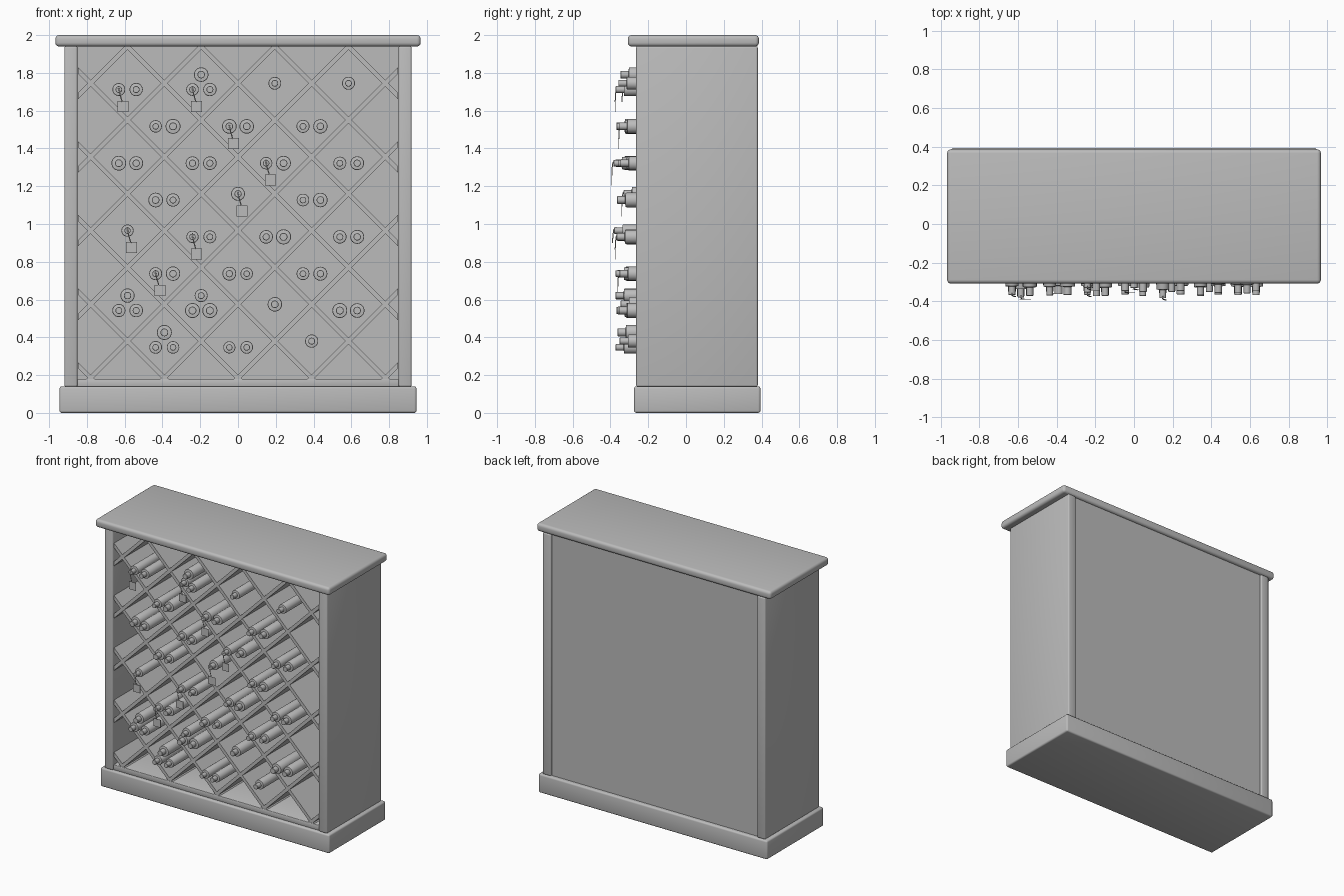
import bpy, bmesh, math, random
from mathutils import Vector, Matrix

if "Cube" in bpy.data.objects:
    bpy.data.objects.remove(bpy.data.objects["Cube"])

random.seed(4)

GREY = bpy.data.materials.new("plain grey")
GREY.diffuse_color = (0.5, 0.5, 0.5, 1)
GREY.use_nodes = True
GREY.node_tree.nodes["Principled BSDF"].inputs["Base Color"].default_value = GREY.diffuse_color


def finish(name, bm, bevel=0, segs=3):
    bmesh.ops.recalc_face_normals(bm, faces=bm.faces[:])
    me = bpy.data.meshes.new(name)
    bm.to_mesh(me)
    bm.free()
    ob = bpy.data.objects.new(name, me)
    bpy.context.collection.objects.link(ob)
    me.materials.append(GREY)
    bpy.ops.object.select_all(action='DESELECT')
    ob.select_set(True)
    bpy.context.view_layer.objects.active = ob
    if bevel:
        mod = ob.modifiers.new("bevel", 'BEVEL')
        mod.width, mod.segments = bevel, segs
        bpy.ops.object.shade_smooth()
    else:
        bpy.ops.object.shade_smooth_by_angle(angle=math.radians(35))
    return ob


def box(name, x, y, z, bevel=0, segs=3):
    bm = bmesh.new()
    size = Vector((x[1] - x[0], y[1] - y[0], z[1] - z[0]))
    mid = Vector((x[0] + x[1], y[0] + y[1], z[0] + z[1])) / 2
    bmesh.ops.create_cube(bm, size=1, matrix=Matrix.Translation(mid) @ Matrix.Diagonal((*size, 1)))
    return finish(name, bm, bevel, segs)


# Cabinet carcass
box("top_slab", (-.967, .967), (-.308, .386), (1.94, 2.0), .02, 4)
box("base_plinth", (-.945, .945), (-.275, .394), (0, .14), .012)
for side, s in (("left", -1), ("right", 1)):
    box(side + "_side", sorted((.85 * s, .919 * s)), (-.264, .38), (.138, 1.942), .01)
box("bottom_rail", (-.852, .852), (-.252, .362), (.138, .178), .004, 2)
box("back_panel", (-.852, .852), (.34, .365), (.138, 1.942))

# Diagonal lattice planks, trimmed to the opening
P = .195
for s, label in ((1, "rising"), (-1, "falling")):
    bm = bmesh.new()
    for k in range(-5, 5):
        part = bmesh.new()
        c = 1.16 + P * (2 * k + 1)     # height of this plank's line at x = 0
        y0 = -.252 if s > 0 else -.25
        mat = (Matrix.Translation((0, (y0 + .345) / 2, c)) @ Matrix.Rotation(-s * math.pi / 4, 4, 'Y')
               @ Matrix.Diagonal((6, .345 - y0, .024, 1)))
        bmesh.ops.create_cube(part, size=1, matrix=mat)
        for co, no in (((.848, 0, 0), (1, 0, 0)), ((-.848, 0, 0), (-1, 0, 0)),
                       ((0, 0, 1.94), (0, 0, 1)), ((0, 0, .178), (0, 0, -1))):
            geom = part.verts[:] + part.edges[:] + part.faces[:]
            bmesh.ops.bisect_plane(part, geom=geom, plane_co=co, plane_no=no, clear_outer=True)
            edges = [e for e in part.edges if e.is_boundary]
            if edges:
                bmesh.ops.holes_fill(part, edges=edges)
        tmp = bpy.data.meshes.new("tmp")
        part.to_mesh(tmp)
        part.free()
        bm.from_mesh(tmp)
        bpy.data.meshes.remove(tmp)
    finish("lattice_" + label, bm)


# Bottle: profile of (radius, y) spun round the y axis
def bottle(i, x, z, r, tip):
    prof = [(0, .12), (r * .9, .12), (r, .105), (r, tip + .05), (r * .95, tip + .045),
            (r * .52, tip + .043), (r * .52, tip + .002), (r * .47, tip), (0, tip)]
    bm = bmesh.new()
    n = 24
    rings = []
    for pr, py in prof:
        if pr == 0:
            rings.append([bm.verts.new((x, py, z))] * n)
        else:
            rings.append([bm.verts.new((x + pr * math.cos(a * math.tau / n), py,
                                        z + pr * math.sin(a * math.tau / n))) for a in range(n)])
    for j in range(len(rings) - 1):
        for a in range(n):
            b = (a + 1) % n
            vs = list(dict.fromkeys((rings[j][a], rings[j][b], rings[j + 1][b], rings[j + 1][a])))
            bm.faces.new(vs)
    finish(f"bottle_{i}", bm)


# Hanging paper tag on a bent string
def tag(i, x, z, tip):
    y = tip - .009
    tx, tz = x + .022, z - .09
    box(f"tag_{i}", (tx - .029, tx + .029), (y - .001, y + .001), (tz - .029, tz + .029))
    cu = bpy.data.curves.new("string", 'CURVE')
    cu.dimensions, cu.bevel_depth, cu.bevel_resolution = '3D', .003, 1
    sp = cu.splines.new('POLY')
    pts = [(x, tip + .012, z + .018), (x, tip - .003, z + .004), (x + .006, y + .002, z - .025),
           (x + .018, y, z - .066)]
    sp.points.add(len(pts) - 1)
    for p, co in zip(sp.points, pts):
        p.co = (*co, 1)
    cu.materials.append(GREY)
    bpy.context.collection.objects.link(bpy.data.objects.new(f"tag_string_{i}", cu))


# Cell contents row by row: 1, 2 or 3 bottles, * marks a tagged first bottle
rows = ["2* 3* 1 1", "2 2* 2", "2 2 2* 2", "2 1* 2", "1* 2* 2 2", "2* 2 2", "3 3 1 2", "3 2 1"]
tag_tips = iter([-.366, -.33, -.347, -.384, -.331, -.38, -.366, -.352])
layout = {1: [(0, 0)], 2: [(-.046, -.033), (.046, -.033)],
          3: [(-.046, -.033), (.046, -.033), (0, .046)]}
count = 0
for r, row in enumerate(rows):
    cells = row.split()
    for c, cell in enumerate(cells):
        cx = (c - (len(cells) - 1) / 2) * 2 * P
        cz = 1.745 - r * P
        for j, (dx, dz) in enumerate(layout[int(cell[0])]):
            count += 1
            tagged = "*" in cell and j == 0
            tip = next(tag_tips) if tagged else random.uniform(-.374, -.345)
            bottle(count, cx + dx, cz + dz, random.uniform(.032, .04), tip)
            if tagged:
                tag(count, cx + dx, cz + dz, tip)
